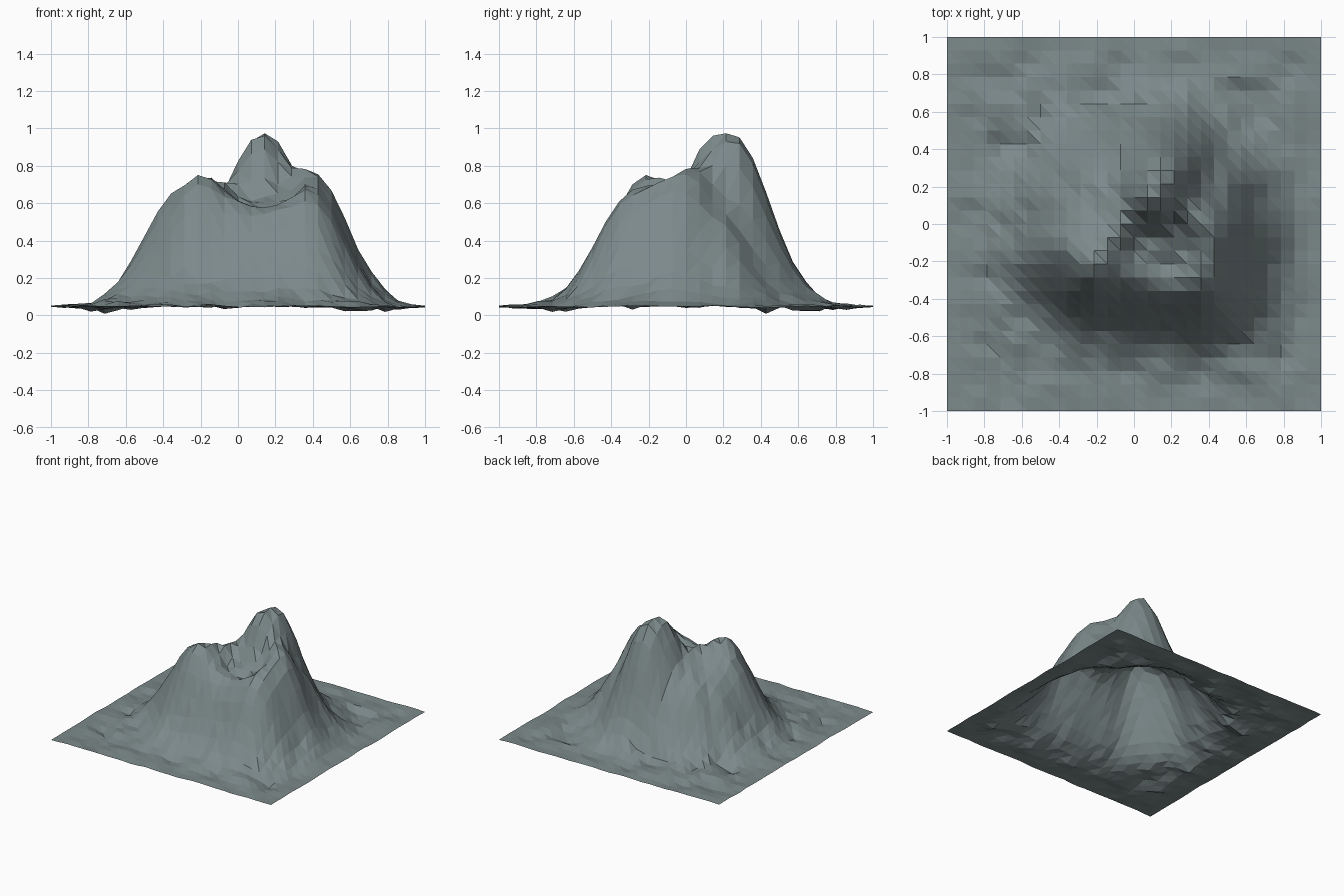
import bpy, bmesh, math
from mathutils import Vector, noise

if "Cube" in bpy.data.objects:
    bpy.data.objects.remove(bpy.data.objects["Cube"])

N = 28            # cells per side
BASE = 0.047      # height of the plain

# Ridge lines: points (x, y, height above plain) and flank radius
RIDGES = [
    ([(0.12, 0.16, 0.93), (0.15, 0.24, 0.94)], 0.285),                         # main peak
    ([(0.14, 0.22, 0.92), (-0.04, 0.02, 0.66), (-0.2, -0.2, 0.72)], 0.22),     # ridge to second peak
    ([(-0.2, -0.2, 0.72), (-0.29, -0.12, 0.65)], 0.28),                        # second peak
    ([(0.14, 0.22, 0.92), (0.29, 0.08, 0.74), (0.38, 0.0, 0.75)], 0.24),       # ridge to right shoulder
    ([(0.38, 0.0, 0.75), (0.42, -0.05, 0.70), (0.37, -0.26, 0.64)], 0.25),     # right shoulder
    ([(0.38, 0.0, 0.72), (0.41, 0.15, 0.54)], 0.235),                          # back right spur
    ([(-0.2, -0.2, 0.68), (-0.02, -0.25, 0.58), (0.12, -0.27, 0.53),
      (0.24, -0.28, 0.56), (0.36, -0.27, 0.64)], 0.275),                       # front wall with notch
    ([(0.08, -0.12, 0.57), (0.24, -0.06, 0.62)], 0.25),                        # basin floor
    ([(-0.05, 0.05, 0.66), (-0.2, 0.2, 0.53)], 0.28),                          # back left flank
    ([(-0.02, 0.22, 0.68), (-0.12, 0.27, 0.52)], 0.27),
    ([(-0.2, -0.05, 0.64), (-0.28, 0.08, 0.53)], 0.28),
]


def ridge_height(x, y, pts, r):
    """Bell-shaped flank around a polyline of varying height."""
    p = Vector((x, y))
    best = 0.0
    for a, b in zip(pts, pts[1:]):
        va, vb = Vector(a[:2]), Vector(b[:2])
        d = vb - va
        t = max(0.0, min(1.0, (p - va).dot(d) / d.length_squared))
        dist = (p - (va + d * t)).length
        best = max(best, (a[2] + (b[2] - a[2]) * t) * math.exp(-(dist / r) ** 2.1))
    return best


def hill(x, y):
    return max(ridge_height(x, y, p, r) for p, r in RIDGES)


def soft_hill(x, y):
    """Hill height blended with its surroundings, so creases are softened."""
    s = 0.05
    around = sum(hill(x + dx, y + dy) for dx, dy in ((s, 0), (-s, 0), (0, s), (0, -s)))
    return 0.5 * hill(x, y) + 0.125 * around


def ripple(x, y):
    """Small bumps, fading out at the border."""
    edge = min(1.0, 0.2 + 3.0 * (1 - max(abs(x), abs(y))))
    return edge * noise.noise(Vector((x * 7.3 + 3.1, y * 7.3 + 7.7, 0.37)))


coords = [(-1 + 2 * i / N, -1 + 2 * j / N) for j in range(N + 1) for i in range(N + 1)]
hills = [soft_hill(x, y) for x, y in coords]
bumps = [ripple(x, y) for x, y in coords]
low = -min(b for b, h in zip(bumps, hills) if h < 0.02)

# Terrain sheet: gentle ripples, with the deepest hollows reaching z = 0
bm = bmesh.new()
verts = []
for (x, y), h, b in zip(coords, hills, bumps):
    k = b / low
    wave = 0.55 * k + 0.45 * min(0.0, k) * abs(k) ** 3
    verts.append(bm.verts.new((x, y, max(0.0, BASE + h + BASE * wave * (1 - 0.7 * min(1, h / 0.5))))))
for j in range(N):
    for i in range(N):
        a = j * (N + 1) + i
        b, c, d = a + 1, a + N + 2, a + N + 1
        bm.faces.new((verts[a], verts[b], verts[d]))
        bm.faces.new((verts[b], verts[c], verts[d]))
mesh = bpy.data.meshes.new("mountain")
bm.to_mesh(mesh)
bm.free()

rock = bpy.data.materials.new("grey_green_rock")
rock.diffuse_color = (0.2, 0.25, 0.255, 1)
rock.use_nodes = True
rock.node_tree.nodes["Principled BSDF"].inputs["Base Color"].default_value = rock.diffuse_color
mesh.materials.append(rock)
bpy.context.collection.objects.link(bpy.data.objects.new("mountain", mesh))
